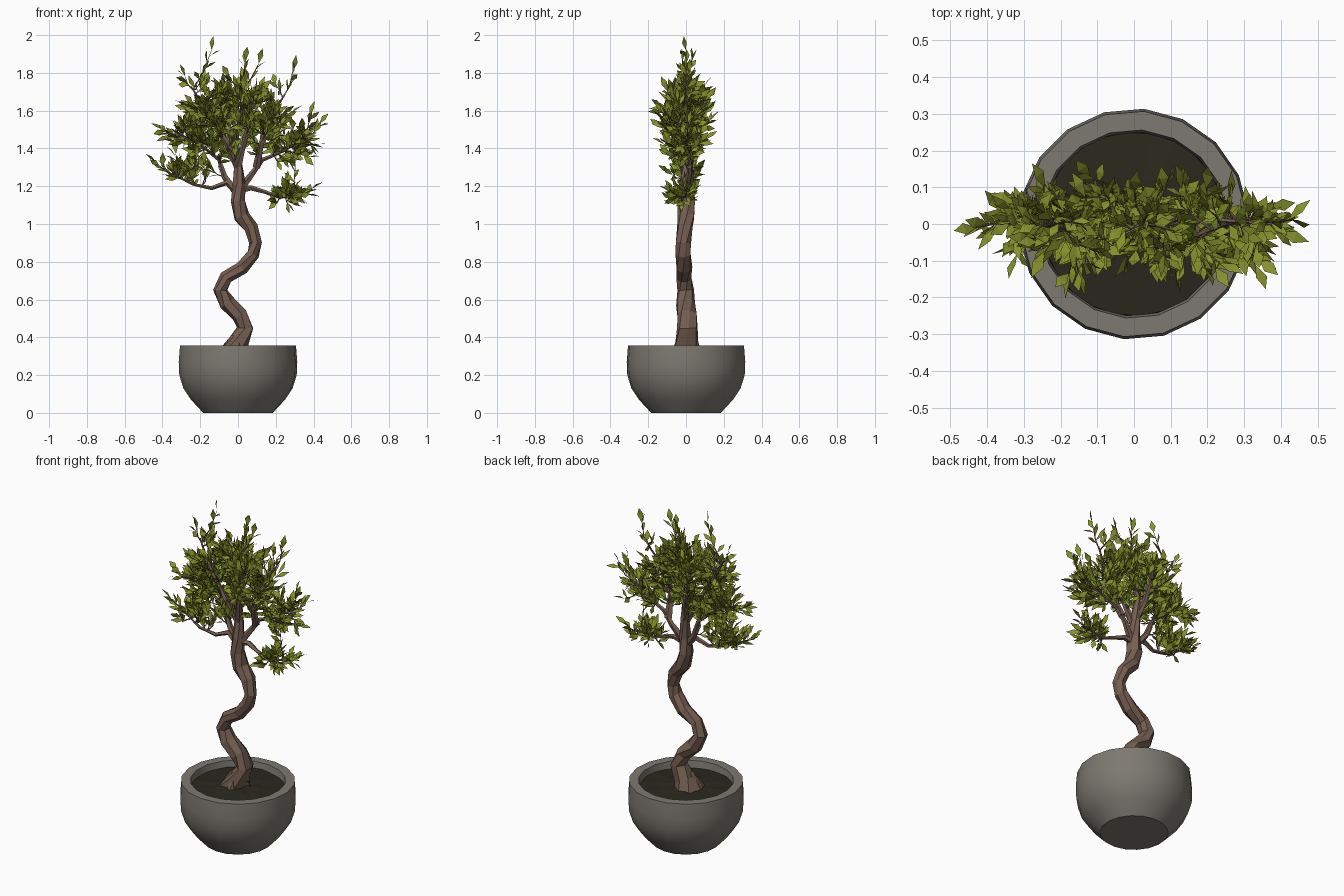
import bpy, bmesh, math, random
from mathutils import Vector

random.seed(5)
cube = bpy.data.objects.get("Cube")
if cube:
    bpy.data.objects.remove(cube, do_unlink=True)


def material(name, rgb):
    m = bpy.data.materials.new(name)
    m.use_nodes = True
    m.diffuse_color = (*rgb, 1)
    bsdf = m.node_tree.nodes["Principled BSDF"]
    bsdf.inputs["Base Color"].default_value = (*rgb, 1)
    bsdf.inputs["Roughness"].default_value = 0.9
    return m


STONE = material("grey stone", (0.205, 0.192, 0.166))
SOIL = material("dark soil", (0.023, 0.022, 0.013))
BARK = material("brown bark", (0.18, 0.112, 0.083))
LEAF = material("olive green leaf", (0.235, 0.285, 0.025))


def finish(bm, name, mat, smooth=None):
    mesh = bpy.data.meshes.new(name)
    bm.to_mesh(mesh)
    bm.free()
    mesh.materials.append(mat)
    ob = bpy.data.objects.new(name, mesh)
    bpy.context.collection.objects.link(ob)
    if smooth:
        bpy.ops.object.select_all(action="DESELECT")
        ob.select_set(True)
        bpy.context.view_layer.objects.active = ob
        bpy.ops.object.shade_smooth_by_angle(angle=math.radians(smooth))


def skin(bm, rings):
    n = len(rings[0])
    for a, b in zip(rings, rings[1:]):
        for i in range(n):
            j = (i + 1) % n
            bm.faces.new((a[i], a[j], b[j], b[i]))
    bm.faces.new(rings[0][::-1])
    bm.faces.new(rings[-1])


def lathe(bm, profile, sides):
    rings = []
    for r, z in profile:
        angles = [math.tau * (i + 0.25) / sides for i in range(sides)]
        rings.append([bm.verts.new((r * math.cos(a), r * math.sin(a), z)) for a in angles])
    skin(bm, rings)


def tube(bm, points, radii, sides, rough=0.0, twist=0.0, depth=1.0):
    rings = []
    for k, p in enumerate(points):
        t = (points[min(k + 1, len(points) - 1)] - points[max(k - 1, 0)]).normalized()
        ref = Vector((0, 1, 0)) if abs(t.y) < 0.9 else Vector((1, 0, 0))
        v = t.cross(ref).normalized()
        u = v.cross(t)
        ring = []
        for i in range(sides):
            a = math.tau * i / sides + twist * k
            r = radii[k] * (1 + random.uniform(-rough, rough))
            ring.append(bm.verts.new(p + r * (math.cos(a) * v - depth * math.sin(a) * u)))
        rings.append(ring[::-1])
    skin(bm, rings)


# Round pot with a thick rim and hollow top
bm = bmesh.new()
lathe(bm, [(0.185, 0), (0.25, 0.07), (0.29, 0.13), (0.312, 0.2),
           (0.315, 0.27), (0.308, 0.357), (0.257, 0.357), (0.249, 0.3)], 18)
finish(bm, "pot", STONE, 40)

# Soil bed, slightly domed
bm = bmesh.new()
lathe(bm, [(0.255, 0.3), (0.25, 0.318), (0.13, 0.326), (0.03, 0.33)], 24)
for vert in bm.verts:
    vert.co.z += random.uniform(-0.004, 0.004)
finish(bm, "soil", SOIL)

# Winding trunk: x, y, z, radius
trunk = [(-0.03, 0.01, 0.3, 0.075), (0.0, 0.008, 0.37, 0.058), (0.04, 0.005, 0.45, 0.046),
         (0.01, 0, 0.52, 0.045), (-0.06, 0, 0.58, 0.042), (-0.09, -0.005, 0.65, 0.038),
         (-0.06, -0.01, 0.715, 0.036), (0.02, -0.01, 0.77, 0.036), (0.08, -0.015, 0.84, 0.034),
         (0.095, -0.012, 0.9, 0.034), (0.07, -0.005, 0.98, 0.036), (0.02, 0, 1.04, 0.038),
         (0.0, 0, 1.12, 0.038), (0.005, 0, 1.21, 0.033), (0.0, 0.01, 1.32, 0.024),
         (-0.01, 0.02, 1.45, 0.016), (0.02, 0, 1.6, 0.008), (0.03, 0, 1.75, 0.004)]
skeleton = []


def add_limb(bm, pts, radii, sides, rough, twist, grow_from, depth=1.0):
    pts = [Vector(p) for p in pts]
    tube(bm, pts, radii, sides, rough, twist, depth)
    for a, b in zip(pts, pts[1:]):
        skeleton.extend(s for s in (a.lerp(b, i / 4) for i in range(4)) if s.z > grow_from)


bm = bmesh.new()
add_limb(bm, [p[:3] for p in trunk], [p[3] for p in trunk], 7, 0.16, 0.3, 1.3, 1.15)
finish(bm, "trunk", BARK)

# Roots spreading into the soil
bm = bmesh.new()
for angle in (0.5, 1.9, 3.3, 4.9):
    d = Vector((math.cos(angle), math.sin(angle), 0))
    tube(bm, [Vector((0, 0, 0.4)) + d * 0.015, Vector((-0.01, 0, 0.355)) + d * 0.04,
              Vector((-0.02, 0, 0.315)) + d * 0.075], [0.03, 0.025, 0.012], 5, 0.1)
finish(bm, "roots", BARK)

# Main branches
branches = {
    "lower_left_limb": [(0, 0, 1.16), (-0.06, 0, 1.22), (-0.14, -0.01, 1.19), (-0.24, -0.02, 1.21), (-0.36, 0, 1.27)],
    "middle_left_limb": [(-0.01, 0, 1.17), (-0.07, 0.02, 1.25), (-0.1, 0.03, 1.34), (-0.2, 0.02, 1.42), (-0.34, 0, 1.49)],
    "upper_left_limb": [(0, 0, 1.3), (-0.06, -0.03, 1.43), (-0.14, -0.03, 1.55), (-0.2, -0.02, 1.65), (-0.25, 0, 1.73)],
    "lower_right_limb": [(0.01, 0, 1.18), (0.07, 0, 1.19), (0.14, -0.02, 1.17), (0.22, -0.02, 1.14), (0.34, 0, 1.16)],
    "middle_right_limb": [(0.02, 0, 1.19), (0.08, 0.02, 1.27), (0.13, 0.02, 1.34), (0.25, 0.01, 1.39), (0.38, 0, 1.48)],
    "upper_right_limb": [(0.1, 0.02, 1.3), (0.12, -0.03, 1.42), (0.16, -0.04, 1.53), (0.2, -0.02, 1.61), (0.25, 0, 1.69)],
    "front_limb": [(0, 0, 1.3), (0.03, -0.04, 1.42), (0.06, -0.06, 1.54), (0.07, -0.06, 1.63)],
    "back_limb": [(0, 0, 1.3), (-0.03, 0.05, 1.42), (-0.05, 0.07, 1.54), (-0.07, 0.06, 1.65)],
}
for name, pts in branches.items():
    bm = bmesh.new()
    add_limb(bm, pts, [0.021, 0.016, 0.011, 0.007, 0.004], 5, 0.12, 0.15, 1.1)
    finish(bm, name, BARK)


def rand_dir():
    return Vector([random.gauss(0, 1) for _ in range(3)]).normalized()


def add_leaf(bm, base, direction, length, width):
    # Pointed kite-shaped leaf, bent across its widest part
    d = direction.normalized()
    side = d.cross(Vector((0, 0, 0.8)) + rand_dir()).normalized()
    up = side.cross(d)
    centre = base + d * length * 0.55 + up * length * 0.06
    root, left, tip, right = [bm.verts.new(p) for p in (
        base, centre + side * width / 2, base + d * length, centre - side * width / 2)]
    bm.faces.new((root, right, left))
    bm.faces.new((left, right, tip))


# Leaf clumps: centre, half sizes, number of twigs
clumps = [((-0.27, -0.01, 1.28), (0.14, 0.1, 0.07), 20),
          ((-0.23, 0, 1.45), (0.15, 0.11, 0.12), 26),
          ((-0.14, 0, 1.59), (0.18, 0.14, 0.15), 42),
          ((-0.12, 0, 1.7), (0.13, 0.12, 0.07), 14),
          ((0.03, 0, 1.6), (0.14, 0.15, 0.17), 38),
          ((0.15, 0, 1.53), (0.15, 0.14, 0.18), 38),
          ((0.3, 0, 1.43), (0.14, 0.1, 0.12), 24),
          ((0.26, -0.02, 1.16), (0.12, 0.08, 0.04), 14),
          ((0.0, 0, 1.42), (0.2, 0.13, 0.09), 16)]
# Outermost shoots that set the crown outline
tips = [(-0.14, 0, 1.92), (0.04, 0.03, 1.87), (0.11, -0.02, 1.85), (0.29, 0, 1.81),
        (0.38, 0, 1.57), (0.43, 0.01, 1.53), (0.38, 0.01, 1.18), (0.2, -0.04, 1.12),
        (-0.28, 0.01, 1.78), (-0.4, 0, 1.5), (-0.43, -0.01, 1.32), (-0.2, 0.02, 1.75),
        (-0.12, 0.13, 1.55), (0.33, -0.11, 1.42), (0.2, 0.04, 1.74), (-0.05, 0, 1.78)]
targets = [Vector(t) for t in tips]
for centre, size, count in clumps:
    for _ in range(count):
        o = rand_dir() * random.random() ** 0.4
        targets.append(Vector([c + s * k for c, s, k in zip(centre, size, o)]))

# Twigs reach from the nearest limb to each target and carry leaves
twigs, leaves = bmesh.new(), bmesh.new()
for end in targets:
    start = min(skeleton, key=lambda s: (s - end).length + 0.8 * max(0, s.z - end.z + 0.05))
    mid = start.lerp(end, 0.5) + Vector((0, 0, -0.012)) + rand_dir() * 0.01
    tube(twigs, [start, mid, end], [0.0045, 0.0035, 0.0015], 3)
    heading = (end - start).normalized() + Vector((end.x * 0.8, 0, 0.5))
    heading.normalize()
    add_leaf(leaves, end, heading + rand_dir() * 0.2, random.uniform(0.065, 0.095), 0.034)
    for k in range(5):
        f = 0.3 + 0.14 * k
        base = mid.lerp(end, 2 * f - 1) if f > 0.5 else start.lerp(mid, 2 * f)
        add_leaf(leaves, base, heading + rand_dir() * 0.85,
                 random.uniform(0.055, 0.09), random.uniform(0.022, 0.036))
finish(twigs, "twigs", BARK)
finish(leaves, "leaves", LEAF)
